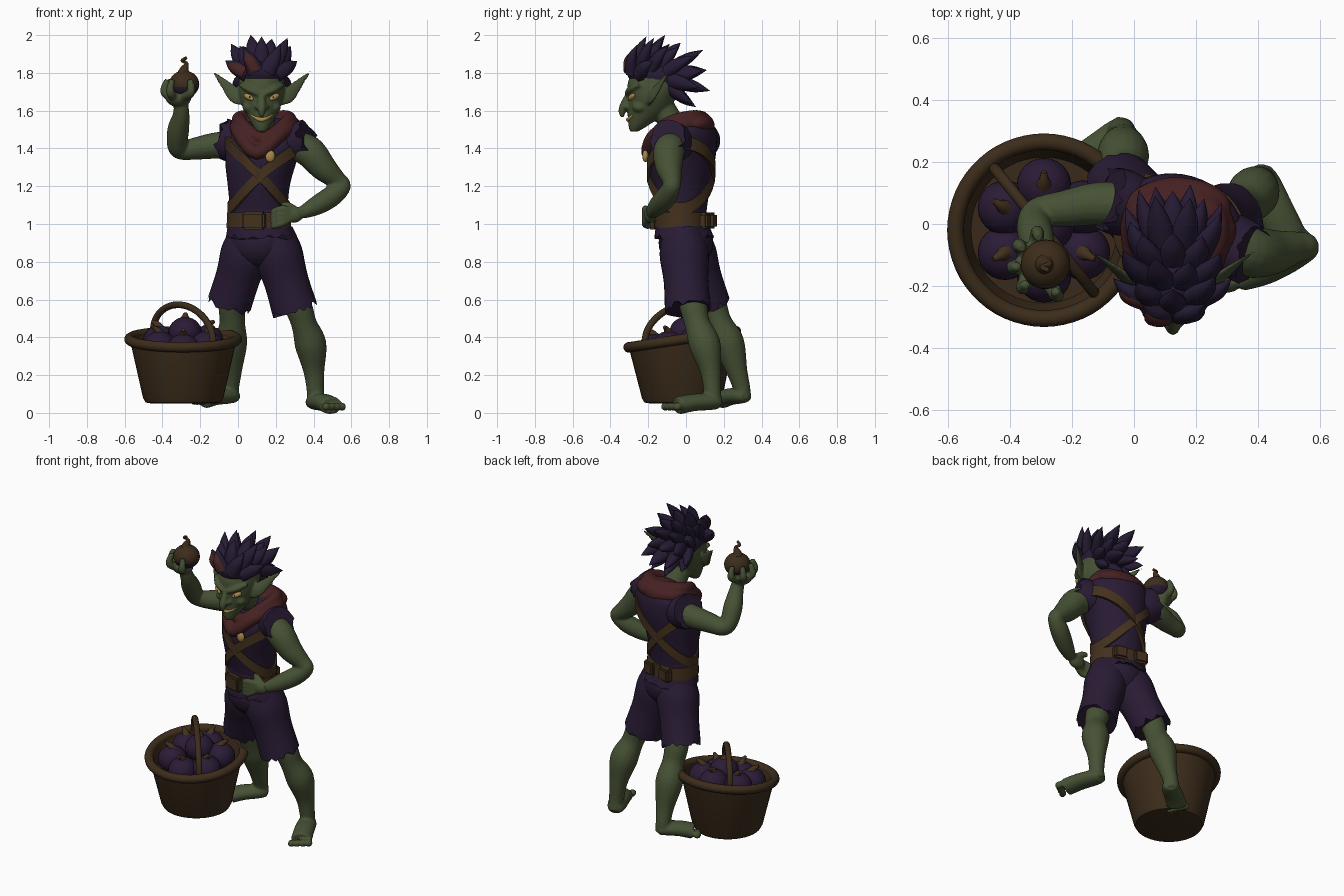
import bpy, bmesh, math, random
from mathutils import Vector, Matrix

random.seed(4)
if "Cube" in bpy.data.objects:
    bpy.data.objects.remove(bpy.data.objects["Cube"], do_unlink=True)


def material(name, red, green, blue):
    mat = bpy.data.materials.new(name)
    mat.use_nodes = True
    mat.diffuse_color = (red, green, blue, 1)
    shader = mat.node_tree.nodes["Principled BSDF"]
    shader.inputs["Base Color"].default_value = (red, green, blue, 1)
    shader.inputs["Roughness"].default_value = .8
    return mat


skin_green = material("skin green", .062, .083, .035)
cloth_purple = material("cloth purple", .022, .011, .034)
hair_purple = material("hair purple", .019, .011, .034)
scarf_red = material("scarf red", .062, .015, .016)
leather_brown = material("leather brown", .056, .03, .012)
wicker_brown = material("wicker brown", .046, .026, .011)
fruit_purple = material("fruit purple", .023, .011, .036)
streak_red = material("streak red", .06, .017, .016)
gold = material("gold", .4, .25, .07)


def spline(points, steps=5, closed=False):
    """Catmull-Rom through points of any dimension."""
    count, out = len(points), []
    pick = lambda i: points[i % count] if closed else points[max(0, min(count - 1, i))]
    for i in range(count if closed else count - 1):
        for s in range(steps):
            t = s / steps
            out.append([.5 * (2 * b + (c - a) * t + (2 * a - 5 * b + 4 * c - d) * t * t
                              + (3 * b - a - 3 * c + d) * t ** 3)
                        for a, b, c, d in zip(pick(i - 1), pick(i), pick(i + 1), pick(i + 2))])
    return out if closed else out + [list(points[-1])]


def bridge(bm, rings, closed=False):
    loops = [[bm.verts.new(p) for p in ring] for ring in rings]
    size = len(loops[0])
    pairs = list(zip(loops, loops[1:])) + ([(loops[-1], loops[0])] if closed else [])
    for a, b in pairs:
        for k in range(size):
            bm.faces.new((a[k], a[(k + 1) % size], b[(k + 1) % size], b[k]))
    if not closed:
        bm.faces.new(loops[0][::-1])
        bm.faces.new(loops[-1])


def ragged(ring, direction, amount):
    return [p + direction * random.uniform(-amount, amount) for p in ring]


def tube(bm, points, flat=1, ref=(0, 1, 0), sides=16, closed=False, rag=0):
    """Round tube through (x, y, z, radius) points, flattened along ref."""
    path = spline(points, closed=closed)
    last, side, rings = len(path) - 1, Vector(ref), []
    for i, p in enumerate(path):
        ahead = path[(i + 1) % len(path)] if closed else path[min(i + 1, last)]
        behind = path[i - 1] if closed else path[max(i - 1, 0)]
        along = (Vector(ahead[:3]) - Vector(behind[:3])).normalized()
        side = (side - along * side.dot(along)).normalized()
        other, radius = along.cross(side), max(p[3], .001)
        rings.append([Vector(p[:3]) + side * math.cos(a) * radius * flat + other * math.sin(a) * radius
                      for a in (math.tau * k / sides for k in range(sides))])
    if rag:
        rings[-1] = ragged(rings[-1], along, rag)
    bridge(bm, rings, closed)


def loft(bm, sections, twist=0, sides=40, rag=0):
    """Stack of level ellipses (x, y, z, rx, ry)."""
    turn = Matrix.Rotation(twist, 3, 'Z')
    rings = [[Vector((x, y, z)) + turn @ Vector((rx * math.cos(a), ry * math.sin(a), 0))
              for a in (math.tau * k / sides for k in range(sides))]
             for x, y, z, rx, ry in spline(sections)]
    if rag:
        rings[-1] = ragged(rings[-1], Vector((0, 0, 1)), rag)
    bridge(bm, rings)


def ball(bm, centre, radii, turn=Matrix()):
    place = Matrix.Translation(centre) @ turn.to_4x4() @ Matrix.Diagonal((*radii, 1))
    bmesh.ops.create_uvsphere(bm, u_segments=24, v_segments=14, radius=1, matrix=place)


def finish(bm, name, mats, voxel=0, rule=None):
    bmesh.ops.recalc_face_normals(bm, faces=bm.faces)
    mesh = bpy.data.meshes.new(name)
    if rule:
        for face in bm.faces:
            face.material_index = rule(face.calc_center_median())
    bm.to_mesh(mesh)
    bm.free()
    for mat in mats if isinstance(mats, list) else [mats]:
        mesh.materials.append(mat)
    mesh.shade_smooth()
    mesh.set_sharp_from_angle(angle=math.radians(50))
    obj = bpy.data.objects.new(name, mesh)
    bpy.context.scene.collection.objects.link(obj)
    if voxel:
        remesh = obj.modifiers.new("merge", 'REMESH')
        remesh.mode, remesh.voxel_size, remesh.use_smooth_shade = 'VOXEL', voxel, True
        soften = obj.modifiers.new("soften", 'SMOOTH')
        soften.factor, soften.iterations = .5, 4


# head with brow, cheeks, hooked nose and long ears
MID = .125
bm = bmesh.new()
loft(bm, [(MID, -.275, 1.49, .025, .022), (MID, -.25, 1.525, .05, .055), (MID, -.2, 1.6, .09, .11),
          (MID, -.18, 1.68, .12, .13), (MID, -.16, 1.76, .12, .145), (MID, -.14, 1.83, .1, .12),
          (MID, -.14, 1.87, .03, .04)])
tube(bm, [(.14, 0, 1.44, .08), (.13, -.07, 1.53, .066), (MID, -.13, 1.62, .07)])
tube(bm, [(MID, -.28, 1.72, .018), (MID, -.31, 1.67, .019), (MID, -.328, 1.625, .024),
          (MID, -.338, 1.595, .02), (MID, -.338, 1.565, .009)])
for s in (-1, 1):
    ball(bm, (MID + s * .022, -.315, 1.62), (.017, .018, .014))
    ball(bm, (MID + s * .072, -.245, 1.62), (.03, .04, .03))
    tube(bm, [(MID + s * .015, -.312, 1.688, .014), (MID + s * .07, -.295, 1.714, .017),
              (MID + s * .115, -.245, 1.738, .01)])
    tube(bm, [(MID + s * .1, -.2, 1.655, .03), (MID + s * .14, -.18, 1.68, .041),
              (MID + s * .19, -.14, 1.735, .028), (MID + s * .265, -.085, 1.815, .004)], flat=.35)
finish(bm, "head", skin_green, .007)

# eyes, pupils and grin
eyes, pupils = bmesh.new(), bmesh.new()
for s in (-1, 1):
    slant = Matrix.Rotation(.5 * s, 3, 'Z') @ Matrix.Rotation(-.45 * s, 3, 'Y')
    ball(eyes, (MID + s * .068, -.288, 1.672), (.032, .015, .015), slant)
    ball(pupils, (MID + s * .062, -.303, 1.67), (.005, .004, .007))
finish(eyes, "eyes", gold)
finish(pupils, "pupils", hair_purple)
bm = bmesh.new()
tube(bm, [(MID - .056, -.278, 1.578, .005), (MID, -.305, 1.552, .012), (MID + .056, -.278, 1.578, .005)])
finish(bm, "teeth", gold)

# swept back spiky hair with two red locks
crown = Vector((MID, -.172, 1.78))
hair, streak = bmesh.new(), bmesh.new()
ball(hair, crown + Vector((0, .02, .005)), (.122, .165, .1), Matrix.Rotation(-.25, 3, 'X'))
for row, pitch in enumerate((22, 50, 80, 110, 140, 170, 200, 230)):
    columns = 4 - row % 2
    for column in range(columns):
        a = math.radians(pitch)
        lean = math.radians((column - (columns - 1) / 2) * 36)
        normal = Vector((math.sin(lean), -math.cos(a) * math.cos(lean), math.sin(a) * math.cos(lean)))
        base = crown + Vector((normal.x * .088, normal.y * .13, normal.z * .07))
        sweep = (normal * .55 + Vector((0, .55, .35 * math.sin(a)))).normalized()
        length = min(random.uniform(.14, .2), (2 - base.z) / max(sweep.z, .1))
        middle, tip = base + sweep * length * .5 + normal * .015, base + sweep * length
        tube(hair, [(*base, .05), (*middle, .036), (*tip, .001)], flat=.75, sides=10)
        if row == 0 and column < 2:
            root, bend, end = (base + normal * out + sweep * up for out, up in ((.02, 0), (.032, .06), (.02, .115)))
            tube(streak, [(*root, .036), (*bend, .03), (*end, .001)], flat=.75, sides=10)
finish(hair, "hair", hair_purple)
finish(streak, "hair_streak", streak_red)

# vest body with ragged shoulders and hem
TWIST = -.28
torso = [(.11, -.02, .98, .15, .12), (.11, -.02, 1.08, .155, .128), (.11, -.025, 1.2, .165, .152),
         (.12, -.025, 1.32, .188, .175), (.14, -.01, 1.42, .205, .17), (.15, .015, 1.5, .19, .135),
         (.15, .03, 1.56, .1, .08)]
bm = bmesh.new()
loft(bm, torso, TWIST)
loft(bm, [(.11, -.02, 1.14, .15, .12), (.11, -.02, 1.02, .163, .133), (.12, -.01, .93, .187, .155)],
     TWIST, rag=.018)
tube(bm, [(.25, -.03, 1.42, .095), (.31, -.065, 1.435, .102), (.365, -.095, 1.455, .1)], sides=28, rag=.025)
tube(bm, [(.03, .04, 1.42, .095), (-.03, .065, 1.435, .108), (-.08, .08, 1.455, .106)], sides=28, rag=.025)
finish(bm, "vest", cloth_purple)

# crossed straps following the chest
levels = spline(torso, 12)
bm = bmesh.new()
turn = Matrix.Rotation(TWIST, 3, 'Z')
for s in (-1, 1):
    rings = []
    for k in range(64):
        a = math.tau * k / 64
        z = 1.255 + s * .175 * math.cos(a + TWIST)
        x, y, _, rx, ry = min(levels, key=lambda level: abs(level[2] - z))
        out = turn @ Vector((math.cos(a), math.sin(a), 0))
        centre = Vector((x, y, z)) + turn @ Vector((rx * math.cos(a), ry * math.sin(a), 0))
        rings.append([centre + out * d + Vector((0, 0, h))
                      for d, h in ((-.012, -.034), (.013, -.034), (.013, .034), (-.012, .034))])
    bridge(bm, rings, True)
finish(bm, "chest_straps", leather_brown)

# belt, buckle and back pouches
bm = bmesh.new()
loft(bm, [(.11, -.02, .98, .173, .145), (.11, -.02, 1.06, .17, .142)], TWIST)
for x, y, width, height in ((.085, -.165, .125, .095), (.06, .13, .09, .085), (.19, .1, .09, .085)):
    place = Matrix.Translation((x, y, 1.018)) @ turn.to_4x4() @ Matrix.Diagonal((width, .05, height, 1))
    box = bmesh.ops.create_cube(bm, size=1, matrix=place)
    edges = {e for v in box["verts"] for e in v.link_edges}
    bmesh.ops.bevel(bm, geom=list(edges), offset=.012, segments=2, affect='EDGES')
finish(bm, "belt", leather_brown)

# scarf loops and back drape
bm = bmesh.new()
tube(bm, [(.13, -.17, 1.45, .036), (.25, -.1, 1.53, .036), (.26, .02, 1.56, .042), (.15, .08, 1.55, .048),
          (.02, .04, 1.56, .042), (.02, -.07, 1.53, .036)], closed=True)
tube(bm, [(.1, -.2, 1.375, .036), (.22, -.165, 1.47, .038), (.29, -.02, 1.525, .042), (.17, .1, 1.52, .05),
          (.01, .06, 1.525, .042), (.01, -.11, 1.475, .038)], closed=True)
ball(bm, (.15, .05, 1.53), (.165, .1, .065))
finish(bm, "scarf", scarf_red, .009)
bm = bmesh.new()
ball(bm, (.17, -.215, 1.36), (.026, .016, .033))
finish(bm, "brooch", gold)

# shorts
bm = bmesh.new()
ball(bm, (.12, 0, .9), (.17, .145, .14))
tube(bm, [(.19, -.02, .97, .1), (.21, -.01, .85, .13), (.255, .0, .7, .118), (.3, .01, .55, .122)],
     sides=32, rag=.018)
tube(bm, [(.06, .01, .97, .1), (.04, .03, .85, .13), (0, .07, .72, .118), (-.045, .115, .58, .118)],
     sides=32, rag=.018)
finish(bm, "shorts", cloth_purple)


# bare legs and feet, longest toe on the inner side
def leg(name, limb, foot, inner):
    bm = bmesh.new()
    tube(bm, limb)
    tube(bm, foot, flat=.75, ref=(0, 0, 1))
    heel, toe = Vector(foot[0][:3]), Vector(foot[-1][:3])
    ahead = (toe - heel).normalized()
    across = ahead.cross(Vector((0, 0, inner)))
    for k in range(4):
        spot = toe + ahead * (.047 - .008 * k) + across * (k - 1.5) * .034
        ball(bm, (spot.x, spot.y, toe.z - .005), (.021, .025, .023))
    finish(bm, name, skin_green, .008)


leg("left_leg", [(.24, 0, .75, .085), (.32, .04, .56, .074), (.35, .06, .47, .068), (.385, .1, .36, .084),
                 (.402, .13, .22, .056), (.41, .14, .11, .046), (.41, .15, .04, .045)],
    [(.4, .175, .05, .043), (.415, .13, .058, .058), (.455, .04, .055, .062), (.495, -.045, .038, .064)], -1)
leg("right_leg", [(0, .06, .78, .085), (-.03, .14, .58, .074), (-.03, .175, .48, .068), (-.035, .225, .37, .084),
                  (-.035, .27, .22, .056), (-.04, .295, .13, .046), (-.04, .3, .07, .045)],
    [(-.02, .32, .085, .043), (-.05, .285, .09, .056), (-.12, .23, .085, .06), (-.18, .185, .068, .062)], 1)

# left arm, hand on hip
bm = bmesh.new()
tube(bm, [(.29, -.06, 1.42, .075), (.375, -.09, 1.385, .084), (.45, -.09, 1.3, .072), (.52, -.075, 1.235, .052),
          (.552, -.075, 1.2, .046), (.5, -.1, 1.15, .056), (.42, -.145, 1.1, .052), (.34, -.185, 1.06, .034)])
ball(bm, (.29, -.19, 1.05), (.058, .033, .045))
for k in range(4):
    tube(bm, [(.28, -.2, 1.03 + k * .015, .019), (.225, -.215, 1.0 + k * .026, .02),
              (.175, -.195, .985 + k * .026, .014)])
tube(bm, [(.31, -.19, 1.07, .02), (.26, -.17, 1.1, .019), (.23, -.16, 1.1, .013)])
finish(bm, "left_arm", skin_green, .008)

# right arm raised, fingers around the outer side of the held fruit
held = Vector((-.285, -.13, 1.74))
bm = bmesh.new()
tube(bm, [(-.02, .06, 1.42, .075), (-.12, .065, 1.415, .07), (-.22, .05, 1.4, .06), (-.3, .04, 1.39, .05),
          (-.322, .01, 1.42, .054), (-.316, -.04, 1.5, .058), (-.302, -.09, 1.57, .046), (-.3, -.12, 1.63, .038)])
ball(bm, (-.315, -.13, 1.665), (.068, .062, .045))
for angle in (105, 145, 185, 225, 290):
    out = Vector((math.cos(math.radians(angle)), math.sin(math.radians(angle)), 0))
    tube(bm, [(-.315, -.13, 1.66, .024), (*(held + out * .103 + Vector((0, 0, -.045))), .024),
              (*(held + out * .09 + Vector((0, 0, .025))), .015)])
finish(bm, "right_arm", skin_green, .008)

# held fruit with hooked stem
bm = bmesh.new()
ball(bm, held, (.08, .08, .072))
x, y, z = held
tube(bm, [(x, y, z + .04, .05), (x, y, z + .075, .026), (x + .012, y, z + .11, .01),
          (x - .01, y - .01, z + .125, .009), (x + .012, y - .02, z + .14, .008)])
finish(bm, "held_fruit", [wicker_brown, fruit_purple], rule=lambda p: 1 if p.z < held.z - .012 else 0)

# basket: tapered shell with tilted rim
BX, BY, TILT = -.29, -.02, .15
around = [math.tau * k / 48 for k in range(48)]
bm = bmesh.new()
bridge(bm, [[Vector((BX + r * math.cos(a), BY + r * math.sin(a), z + TILT * r * math.sin(a) * (z - .05) / .34))
             for a in around]
            for r, z in ((.17, .05), (.2, .055), (.213, .08), (.283, .39), (.26, .39), (.235, .29), (.02, .29))])
tube(bm, [(BX + .285 * math.cos(a), BY + .285 * math.sin(a), .39 + TILT * .285 * math.sin(a), .027)
          for a in around[::4]], closed=True)
finish(bm, "basket", wicker_brown)
bm = bmesh.new()
tube(bm, [(BX - .16 * math.cos(a), BY + .2 * math.cos(a), .4 + .17 * math.sin(a) + .03 * math.cos(a), .018)
          for a in (math.pi * k / 8 for k in range(9))], ref=(1, 1, 0))
finish(bm, "basket_handle", wicker_brown)

# fruit pile with stems
fruit, stems = bmesh.new(), bmesh.new()
spots = [(.01, .02, .425)] + [(.145 * math.cos(a), .145 * math.sin(a), .365 + .03 * math.sin(a))
                              for a in around[4::8]]
for dx, dy, z in spots:
    x, y = BX + dx, BY + dy
    ball(fruit, (x, y, z), (.088, .088, .083))
    tube(stems, [(x, y, z + .06, .034), (x + dx * .1, y + dy * .1, z + .088, .018),
                 (x + dx * .3, y + dy * .3, z + .105, .009)], ref=(1, .3, 0), sides=10)
finish(fruit, "basket_fruit", fruit_purple)
finish(stems, "fruit_stems", leather_brown)
